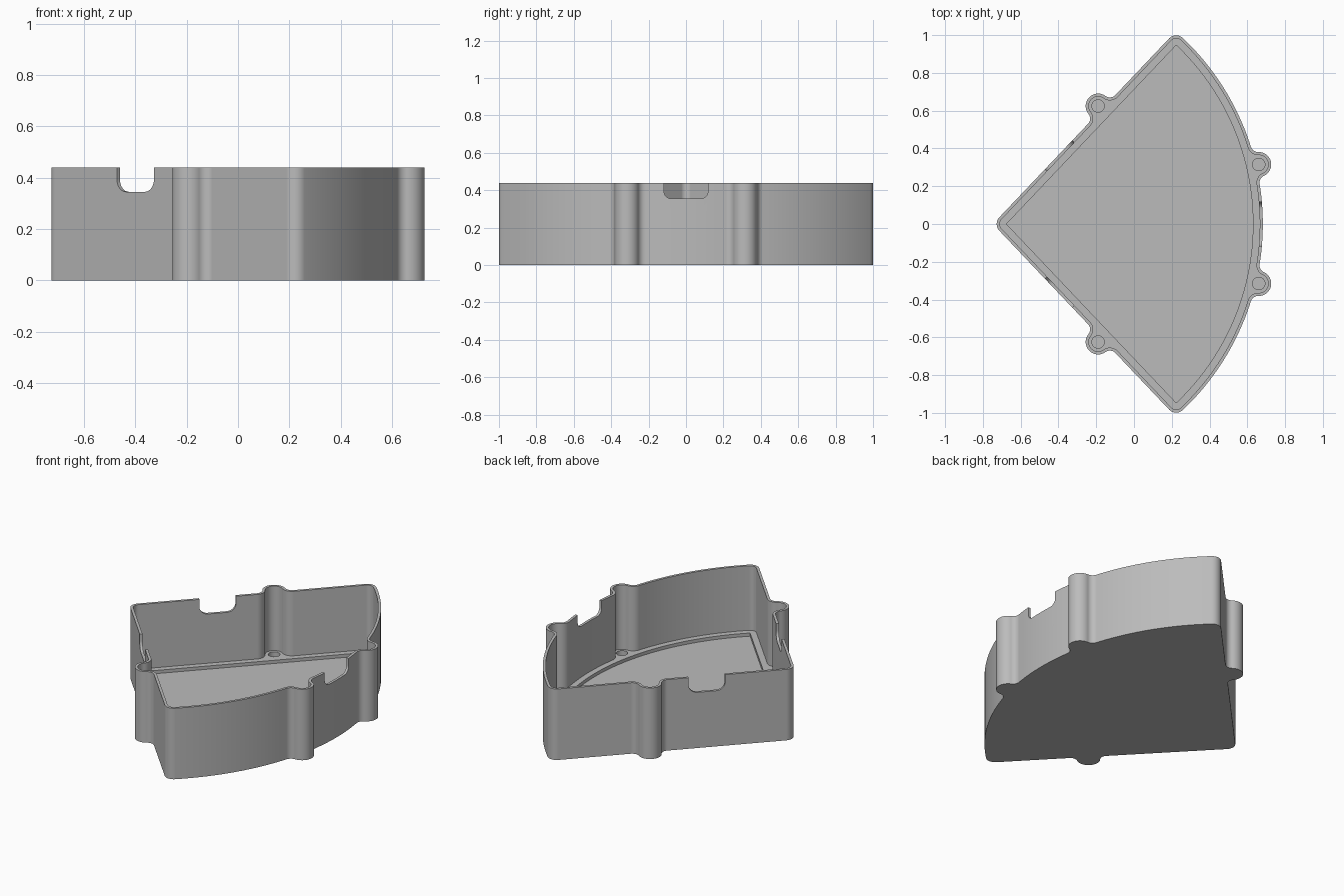
import bpy
import bmesh
from math import pi, tau, sin, cos, atan2, acos, sqrt, radians
from mathutils import Vector

if "Cube" in bpy.data.objects:
    bpy.data.objects.remove(bpy.data.objects["Cube"])

HEIGHT, LEDGE, FLOOR, WALL = 0.44, 0.04, 0.02, 0.016
APEX = Vector((-0.675, 0))
RADIUS, HALF, RIM = 1.305, radians(46.5), 0.052   # sector and its rounded margin
BOSS, FILLET = 0.066, 0.04

grey = bpy.data.materials.new("plain grey")
grey.use_nodes = True
grey.diffuse_color = (0.5, 0.5, 0.5, 1)
grey.node_tree.nodes["Principled BSDF"].inputs["Base Color"].default_value = (0.5, 0.5, 0.5, 1)


def polar(r, a):
    return Vector((r * cos(a), r * sin(a)))


def heading(a, b):
    return atan2(b.y - a.y, b.x - a.x)


def prism(name, points, z0, z1):
    bm = bmesh.new()
    low = bm.faces.new([bm.verts.new((p.x, p.y, z0)) for p in points])
    top = bmesh.ops.extrude_face_region(bm, geom=[low])["geom"]
    for v in top:
        if isinstance(v, bmesh.types.BMVert):
            v.co.z = z1
    bmesh.ops.recalc_face_normals(bm, faces=bm.faces)
    mesh = bpy.data.meshes.new(name)
    bm.to_mesh(mesh)
    bm.free()
    mesh.materials.append(grey)
    obj = bpy.data.objects.new(name, mesh)
    bpy.context.collection.objects.link(obj)
    return obj


# Outline of the upper half as arcs: centre, radius, start, end, inset sign
along = polar(1, HALF)
outward = polar(1, HALF + pi / 2)
arc_boss = APEX + polar(1.372, 0.2317)
side_boss = APEX + along * 0.787 + outward * 0.078
arcs = []


def add_boss(centre, f1, f2, wall1, wall2):
    def fillet(c, a, b):
        sweep = (b - a + pi) % tau - pi
        arcs.append((c, FILLET, a, a + sweep, 1))
    fillet(f1, wall1, heading(f1, centre))
    start = heading(centre, f1)
    arcs.append((centre, BOSS, start, start + (heading(centre, f2) - start) % tau, -1))
    fillet(f2, heading(f2, centre), wall2)


outer = RADIUS + RIM
reach, far = BOSS + FILLET, outer + FILLET
d = (arc_boss - APEX).length
spread = acos((d * d + far * far - reach * reach) / (2 * d * far))
a1, a2 = 0.2317 - spread, 0.2317 + spread
arcs.append((APEX, outer, 0, a1, -1))
add_boss(arc_boss, APEX + polar(far, a1), APEX + polar(far, a2), a1 + pi, a2 + pi)
arcs.append((APEX, outer, a2, HALF, -1))
arcs.append((APEX + along * RADIUS, RIM, HALF, HALF + pi / 2, -1))
rise = RIM + FILLET - 0.078
run = sqrt(reach * reach - rise * rise)
base = side_boss + outward * rise
add_boss(side_boss, base + along * run, base - along * run, HALF - pi / 2, HALF - pi / 2)
arcs.append((APEX, RIM, HALF + pi / 2, pi, -1))


def outline(inset):
    pts = []
    for c, r, a, b, sign in arcs:
        n = max(6, int(abs(b - a) * max(r, 0.4) / 0.03))
        pts += [c + polar(r + sign * inset, a + (b - a) * i / n) for i in range(n + 1)]
    pts += [Vector((p.x, -p.y)) for p in reversed(pts)]
    return [p for i, p in enumerate(pts) if (p - pts[i - 1]).length > 1e-5]


def cut(obj, cutter):
    mod = obj.modifiers.new("cut", 'BOOLEAN')
    mod.operation, mod.solver, mod.object = 'DIFFERENCE', 'EXACT', cutter
    bpy.context.view_layer.objects.active = obj
    bpy.ops.object.modifier_apply(modifier=mod.name)
    bpy.data.objects.remove(cutter)


# Tray with thin wall and recessed floor
tray = prism("tray", outline(0), 0, HEIGHT)
cut(tray, prism("cavity", outline(WALL), LEDGE, 1))
sector = [APEX] + [APEX + polar(RADIUS, HALF * (i / 24 - 1)) for i in range(49)]
cut(tray, prism("recess", sector, FLOOR, 1))

# Blind screw holes in the four bosses
for c in (arc_boss, side_boss):
    for s in (1, -1):
        ring = [Vector((c.x, c.y * s)) + polar(0.033, tau * i / 24) for i in range(24)]
        cut(tray, prism("hole", ring, FLOOR / 2, 0.1))


# Rounded cable notches in the rim, one per wall
def notch(centre, angle, width, depth, r):
    pts = [Vector((width / 2, 0.1)), Vector((-width / 2, 0.1))]
    for x, start in ((r - width / 2, pi), (width / 2 - r, 1.5 * pi)):
        pts += [Vector((x, r - depth)) + polar(r, start + pi / 2 * i / 8) for i in range(9)]
    obj = prism("notch", pts, -0.06, 0.06)
    obj.rotation_euler = (pi / 2, 0, angle)
    obj.location = (centre.x, centre.y, HEIGHT)
    bpy.context.view_layer.update()
    cut(tray, obj)


side = APEX + along * 0.455 + outward * 0.044
notch(side, HALF, 0.21, 0.095, 0.05)
notch(Vector((side.x, -side.y)), -HALF, 0.21, 0.095, 0.05)
notch(APEX + polar(outer, 0), pi / 2, 0.235, 0.085, 0.04)

bpy.ops.object.select_all(action='DESELECT')
tray.select_set(True)
bpy.context.view_layer.objects.active = tray
bpy.ops.object.shade_smooth_by_angle(angle=radians(30))
